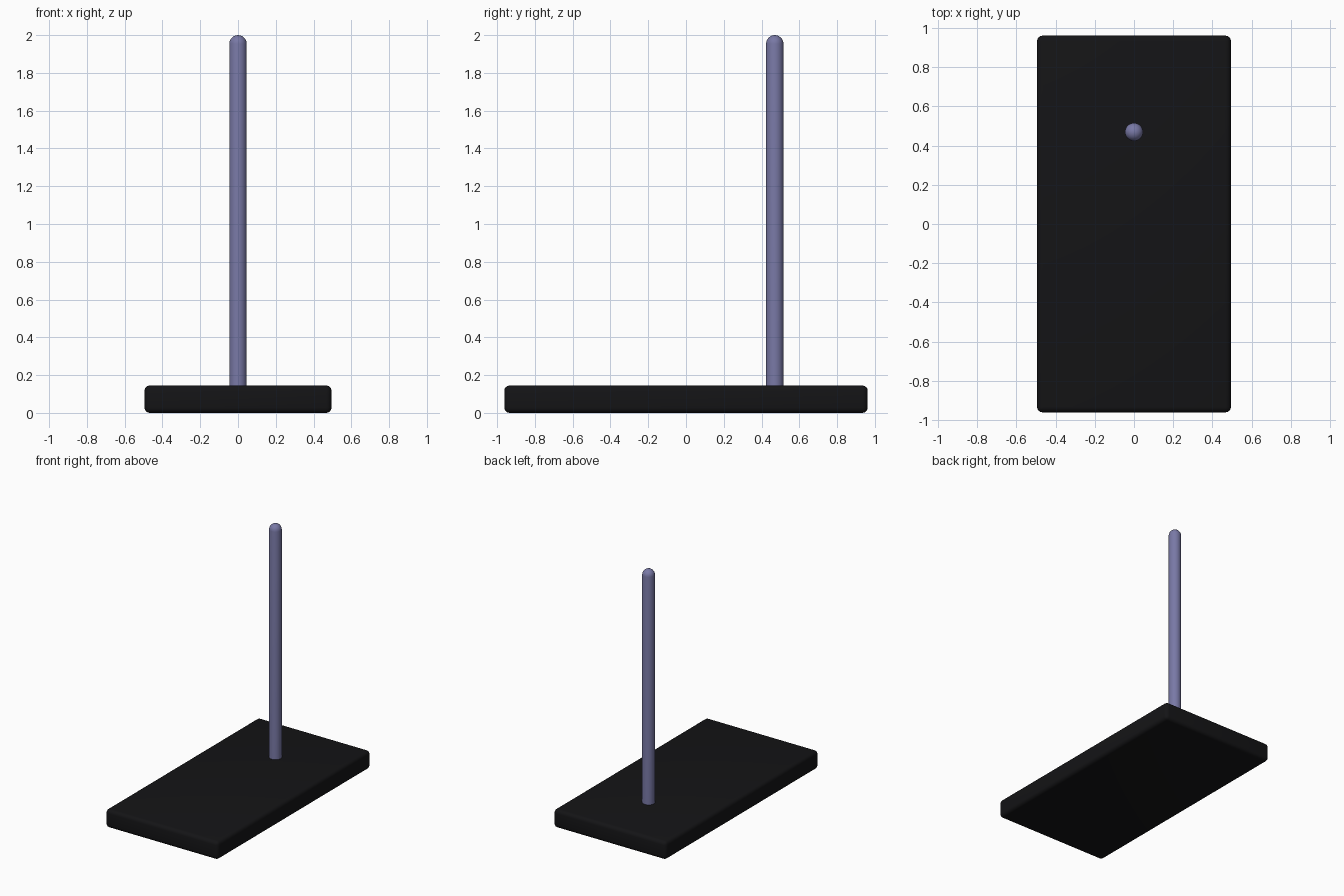
import bpy, bmesh, math
from mathutils import Matrix

if "Cube" in bpy.data.objects:
    bpy.data.objects.remove(bpy.data.objects["Cube"])

BASE = (0.99, 1.924, 0.145)      # base plate size
ROD_R, ROD_Y = 0.046, 0.47       # rod radius and position
ROD_BOTTOM, ROD_TOP = 0.12, 2.0


def material(name, rgb):
    mat = bpy.data.materials.new(name)
    mat.diffuse_color = (*rgb, 1)
    mat.use_nodes = True
    mat.node_tree.nodes["Principled BSDF"].inputs["Base Color"].default_value = mat.diffuse_color
    return mat


def finish(bm, name, mat, angle):
    mesh = bpy.data.meshes.new(name)
    bmesh.ops.recalc_face_normals(bm, faces=bm.faces)
    bm.to_mesh(mesh)
    bm.free()
    obj = bpy.data.objects.new(name, mesh)
    bpy.context.collection.objects.link(obj)
    mesh.materials.append(mat)
    bpy.ops.object.select_all(action='DESELECT')
    obj.select_set(True)
    bpy.context.view_layer.objects.active = obj
    bpy.ops.object.shade_smooth_by_angle(angle=math.radians(angle))
    return obj


# Base plate: flat slab with softened edges
bm = bmesh.new()
bmesh.ops.create_cube(bm, size=1, matrix=Matrix.Translation((0, 0, BASE[2] / 2))
                      @ Matrix.Diagonal((*BASE, 1)))
bmesh.ops.bevel(bm, geom=bm.edges[:], offset=0.028, segments=4,
                profile=0.5, affect='EDGES')
finish(bm, "base_plate", material("black", (0.007, 0.007, 0.008)), 40)

# Upright rod: revolved profile with a domed top
bm = bmesh.new()
steps = 6
profile = [(0, ROD_BOTTOM), (ROD_R, ROD_BOTTOM)]
for i in range(steps + 1):
    a = math.pi / 2 * i / steps
    profile.append((ROD_R * math.cos(a), ROD_TOP - ROD_R + ROD_R * math.sin(a)))
verts = [bm.verts.new((r, ROD_Y, z)) for r, z in profile]
edges = [bm.edges.new(pair) for pair in zip(verts, verts[1:])]
bmesh.ops.spin(bm, geom=verts + edges, cent=(0, ROD_Y, 0), axis=(0, 0, 1),
               angle=math.tau, steps=32)
bmesh.ops.remove_doubles(bm, verts=bm.verts, dist=0.0001)
finish(bm, "upright_rod", material("slate_violet", (0.19, 0.19, 0.38)), 40)
